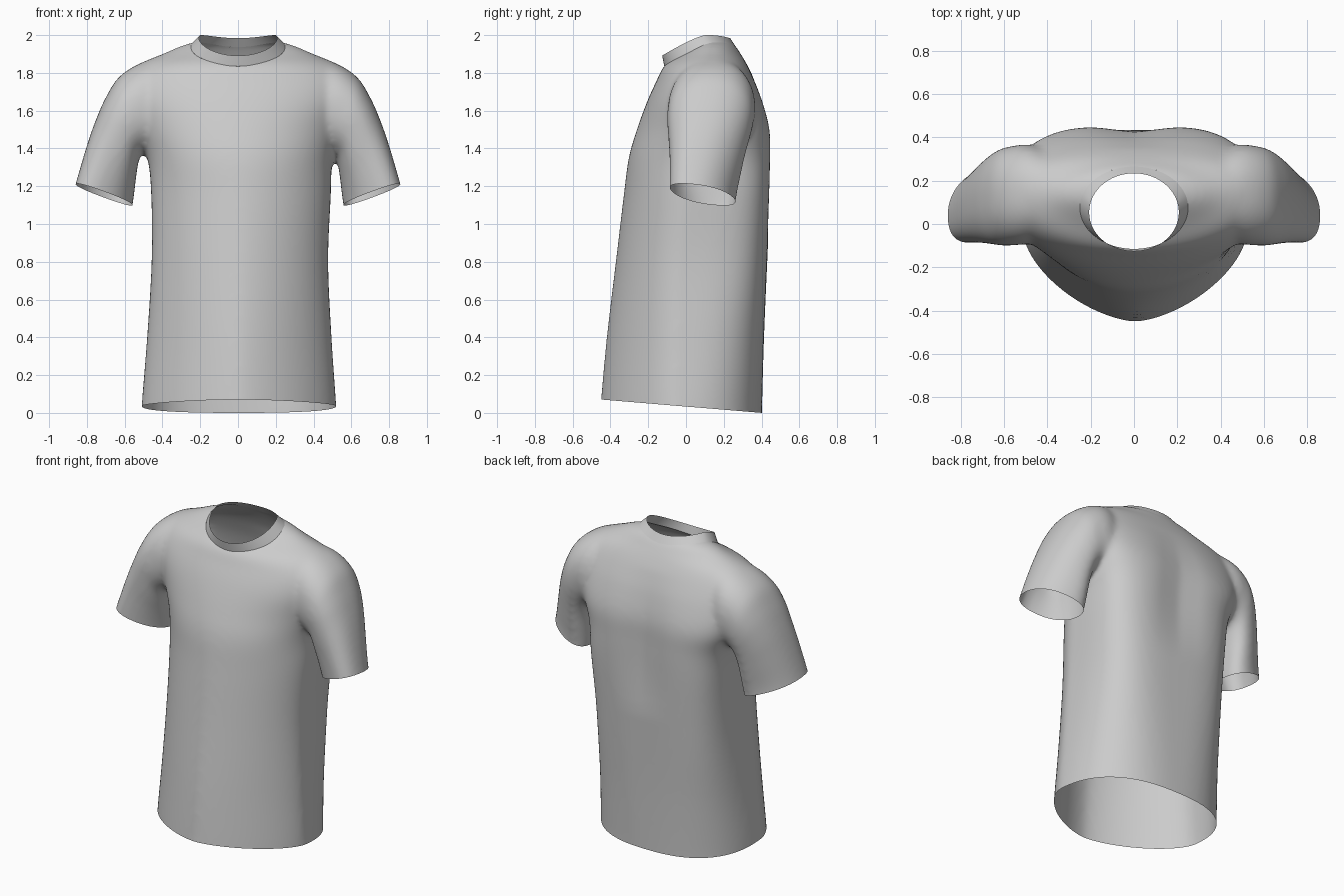
import bpy, bmesh, math
from mathutils import Vector
from mathutils.bvhtree import BVHTree

if "Cube" in bpy.data.objects:
    bpy.data.objects.remove(bpy.data.objects["Cube"])

SEG = 96


def spow(v, n):
    return math.copysign(abs(v) ** (2 / n), v)


def smooth_rows(rows, steps=5):
    """Catmull-Rom interpolation of every column of a table."""
    out = []
    for i in range(len(rows) - 1):
        a, b, c, d = (rows[max(0, min(len(rows) - 1, k))] for k in range(i - 1, i + 3))
        for s in range(steps):
            t = s / steps
            out.append([0.5 * (2 * q + (r - p) * t + (2 * p - 5 * q + 4 * r - u) * t * t
                               + (3 * q - p - 3 * r + u) * t ** 3)
                        for p, q, r, u in zip(a, b, c, d)])
    return out + [list(rows[-1])]


def loft(name, rings, caps=True):
    bm = bmesh.new()
    loops = [[bm.verts.new(p) for p in ring] for ring in rings]
    for a, b in zip(loops, loops[1:]):
        for i in range(len(a)):
            j = (i + 1) % len(a)
            bm.faces.new((a[i], a[j], b[j], b[i]))
    if caps:
        bm.faces.new(loops[0])
        bm.faces.new(loops[-1])
        bmesh.ops.recalc_face_normals(bm, faces=bm.faces)
    me = bpy.data.meshes.new(name)
    bm.to_mesh(me)
    bm.free()
    me.shade_smooth()
    ob = bpy.data.objects.new(name, me)
    bpy.context.scene.collection.objects.link(ob)
    return ob


def angles():
    return [2 * math.pi * i / SEG for i in range(SEG)]


# Torso: z, centre x, half width, front y, back y, widest y, front and back roundness
torso_rows = [
    (-0.10, .005, .518, -.46, .40, -.05, 1.58, 2.5),
    (0.05, .005, .514, -.452, .403, -.05, 1.58, 2.5),
    (0.40, .007, .488, -.42, .413, -.04, 1.6, 2.9),
    (0.80, .01, .467, -.372, .43, -.02, 1.7, 3.6),
    (1.15, .016, .475, -.33, .447, .02, 1.8, 3.9),
    (1.35, .01, .49, -.303, .453, .06, 1.95, 3.7),
    (1.50, .0, .545, -.26, .449, .10, 2.0, 3.4),
    (1.65, .0, .60, -.205, .41, .12, 2.1, 2.8),
    (1.76, .0, .60, -.155, .365, .13, 2.1, 2.5),
    (1.84, .0, .535, -.113, .325, .14, 2.0, 2.3),
    (1.90, .0, .40, -.03, .29, .14, 2.0, 2.0),
    (1.955, .0, .265, .05, .25, .14, 2.0, 2.0),
    (1.985, .0, .10, .10, .19, .14, 2.0, 2.0),
]


def torso_ring(z, cx, hw, yf, yb, yc, nf, nb):
    pts = []
    for a in angles():
        n, depth = (nb, yb - yc) if math.sin(a) > 0 else (nf, yc - yf)
        x, y = hw * spow(math.cos(a), n), yc + depth * spow(math.sin(a), n)
        if math.sin(a) > 0 and 0.9 < z < 1.8:      # shallow hollow along the spine
            y -= .03 * math.exp(-(x / .14) ** 2) * math.sin(math.pi * (z - .9) / .9)
        pts.append((x + cx, y, z))
    return pts


shirt = loft("shirt_body", [torso_ring(*r) for r in smooth_rows(torso_rows)])

# Sleeves: outer x, z, inner x, z, front y, back y, y shear
sleeve_rows = [
    (.30, 1.90, .28, 1.47, .02, .27, 0),
    (.49, 1.862, .42, 1.40, -.08, .36, 0),
    (.625, 1.783, .49, 1.38, -.098, .36, 0),
    (.70, 1.67, .52, 1.355, -.098, .345, -.01),
    (.757, 1.54, .535, 1.28, -.09, .315, -.02),
    (.805, 1.40, .545, 1.20, -.08, .285, -.04),
    (.862, 1.205, .557, 1.105, -.072, .25, -.06),
    (.905, 1.05, .58, .99, -.072, .24, -.06),
]


def sleeve_ring(side, ox, oz, ix, iz, yf, yb, shear):
    pts = []
    for a in angles():
        c, s = spow(math.cos(a), 2.3), spow(math.sin(a), 2.3)
        pts.append((side * ((ox + ix) / 2 + c * (ox - ix) / 2),
                    (yf + yb) / 2 + s * (yb - yf) / 2 + c * shear,
                    (oz + iz) / 2 + c * (oz - iz) / 2))
    return pts


sleeves = [loft("sleeve", [sleeve_ring(s, *r) for r in smooth_rows(sleeve_rows)]) for s in (1, -1)]

# Merge sleeves and torso into one soft surface
for sl in sleeves:
    m = shirt.modifiers.new("join_sleeve", 'BOOLEAN')
    m.operation, m.solver, m.object = 'UNION', 'EXACT', sl
m = shirt.modifiers.new("cloth", 'REMESH')
m.mode, m.voxel_size = 'VOXEL', 0.014
m = shirt.modifiers.new("soften", 'SMOOTH')
m.factor, m.iterations = 0.5, 20
bpy.context.view_layer.update()
bm = bmesh.new()
bm.from_object(shirt, bpy.context.evaluated_depsgraph_get())
shirt.modifiers.clear()
for sl in sleeves:
    bpy.data.objects.remove(sl)


def cut(co, outward, keep):
    """Open the cloth: drop everything past a plane, among faces picked by keep."""
    faces = [f for f in bm.faces if keep(f.calc_center_median())]
    geom = set(faces)
    for f in faces:
        geom.update(f.verts)
        geom.update(f.edges)
    bmesh.ops.bisect_plane(bm, geom=list(geom), plane_co=co, plane_no=outward, clear_outer=True)


# Hem and cuff openings
cut((0, -.44, .070), Vector((0, -.083, -1)), lambda c: c.z < .3)
for s in (1, -1):
    cut((s * .555, .09, 1.105), Vector((s * .33, -.1, -1)),
        lambda c: c.x * s > .53 and .8 < c.z < 1.35)

# Neck opening: trimmed to an ellipse seen from above
RX, RY, CY = .25, .19, .075
tree = BVHTree.FromBMesh(bm)


def surface_z(x, y):
    hit = tree.ray_cast(Vector((x, y, 3)), Vector((0, 0, -1)))[0]
    return hit.z if hit else 1.9


def radius(p):
    return math.hypot(p.x / RX, (p.y - CY) / RY)


inside = [f for f in bm.faces
          if f.calc_center_median().z > 1.7 and radius(f.calc_center_median()) < 1]
bmesh.ops.delete(bm, geom=inside, context='FACES')
for v in bm.verts:
    if v.is_boundary and v.co.z > 1.7:
        r = radius(v.co)
        x, y = v.co.x / r, CY + (v.co.y - CY) / r
        v.co = (x, y, surface_z(x, y))
bm.to_mesh(shirt.data)
bm.free()
shirt.data.shade_smooth()


# Collar band: from the neck opening up to the rim
def collar_ring(t):
    pts = []
    for a in angles():
        x0, y0 = RX * math.cos(a), CY + RY * math.sin(a)
        x1, y1 = .207 * math.cos(a), .054 + .18 * math.sin(a)
        z1 = 2.0 - .105 * (max(0, .1 - y1) / .22) ** 1.25 - .015 * (max(0, y1 - .12) / .11) ** 2
        pts.append((x0 + (x1 - x0) * t, y0 + (y1 - y0) * t,
                    surface_z(x0, y0) * (1 - t) + z1 * t))
    return pts


loft("collar", [collar_ring(i / 4) for i in range(5)], caps=False)
